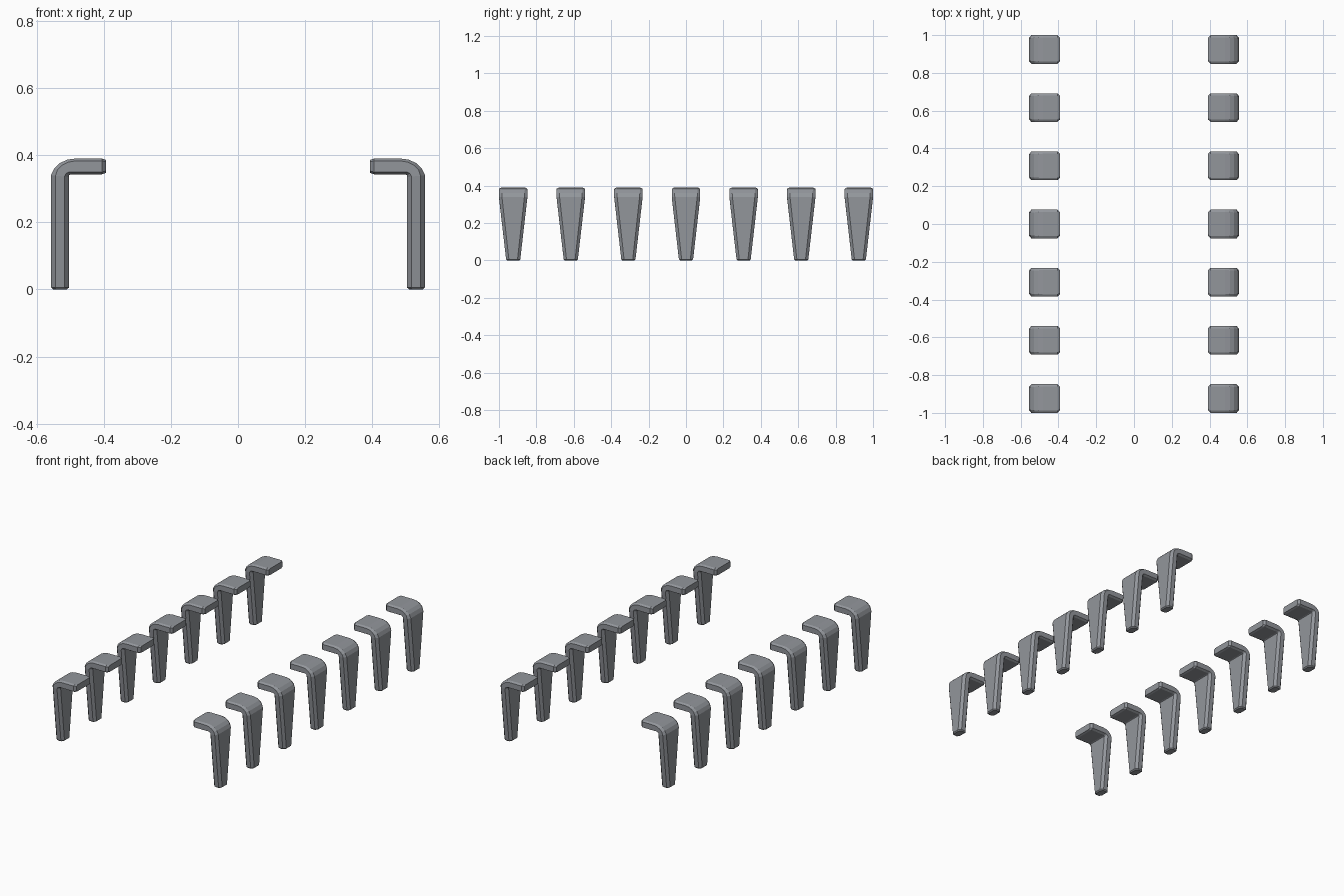
import bpy, bmesh

if "Cube" in bpy.data.objects:
    bpy.data.objects.remove(bpy.data.objects["Cube"])

metal = bpy.data.materials.new("steel grey")
metal.diffuse_color = (0.29, 0.305, 0.33, 1)
metal.use_nodes = True
metal.node_tree.nodes["Principled BSDF"].inputs["Base Color"].default_value = metal.diffuse_color

# stations along the bent bracket: outer x, z, inner x, z, half width, chamfer in y, chamfer fraction
STATIONS = [
    (.550, .000, .510, .000, .032, .014, .25),   # foot bevel
    (.557, .006, .503, .006, .038, .015, .25),
    (.557, .340, .503, .335, .076, .016, .25),   # top of the tapered leg
    (.547, .361, .503, .340, .076, .015, .22),   # bend
    (.530, .377, .500, .342, .076, .014, .20),
    (.507, .387, .496, .343, .076, .013, .17),
    (.482, .390, .482, .343, .076, .012, .15),
    (.405, .390, .405, .343, .076, .012, .15),   # arm
    (.393, .386, .393, .347, .064, .010, .15),   # end bevel
]


def bracket_mesh(side):
    bm = bmesh.new()
    rings = []
    for ox, oz, ix, iz, w, c, f in STATIONS:
        section = [(0, -w + c), (0, w - c), (f, w), (1 - f, w),
                   (1, w - c), (1, -w + c), (1 - f, -w), (f, -w)]
        rings.append([bm.verts.new((side * (ox + (ix - ox) * t), y, oz + (iz - oz) * t))
                      for t, y in section])
    for a, b in zip(rings, rings[1:]):
        for i in range(8):
            j = (i + 1) % 8
            bm.faces.new((a[i], a[j], b[j], b[i]))
    bm.faces.new(rings[0])
    bm.faces.new(rings[-1])
    bmesh.ops.recalc_face_normals(bm, faces=bm.faces)
    me = bpy.data.meshes.new("bracket")
    bm.to_mesh(me)
    bm.free()
    me.materials.append(metal)
    return me


# two mirrored rows of seven brackets
for side, label in ((-1, "left"), (1, "right")):
    me = bracket_mesh(side)
    for k in range(7):
        ob = bpy.data.objects.new(f"{label}_bracket_{k + 1}", me)
        ob.location.y = (k - 3) * .308
        bpy.context.collection.objects.link(ob)
